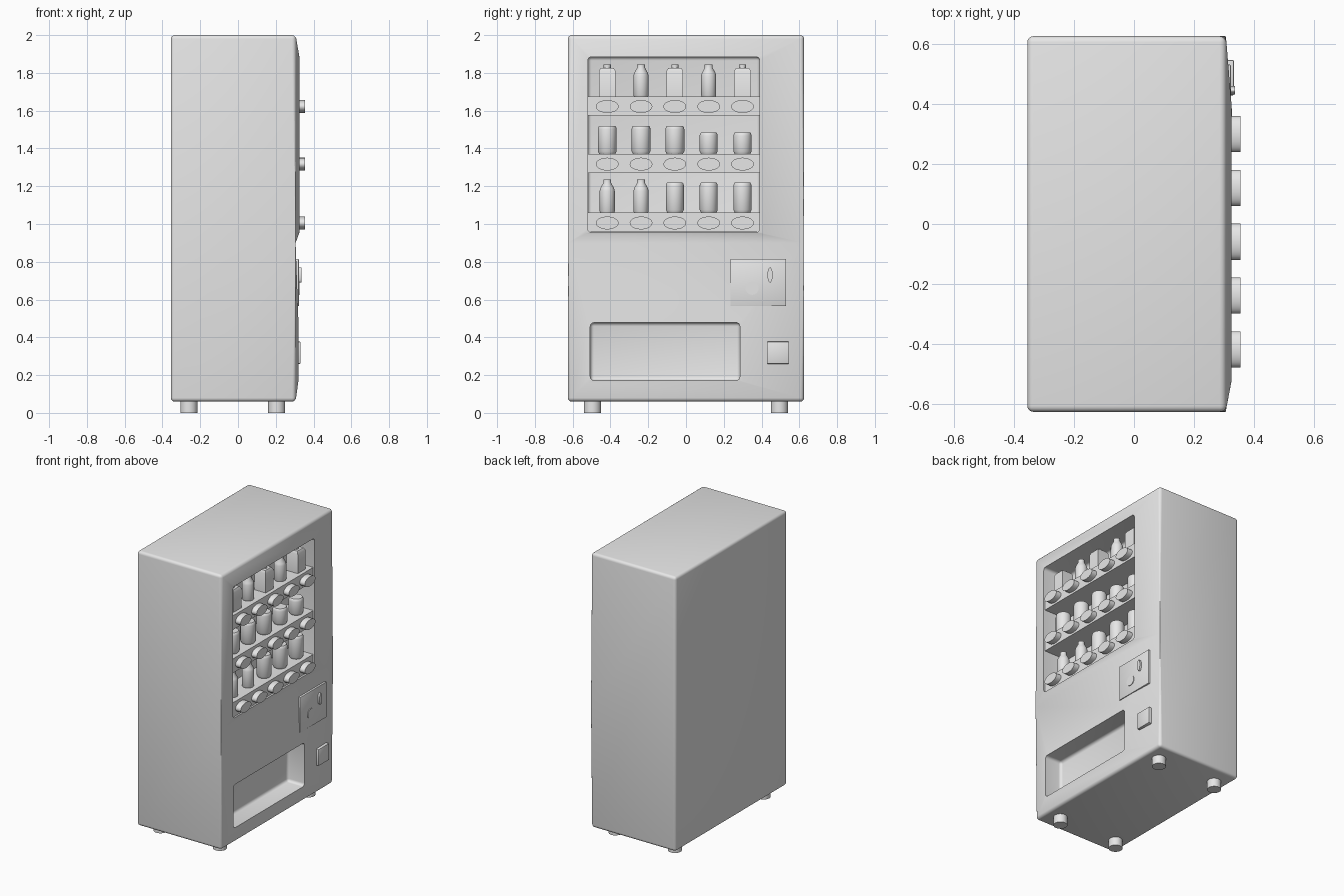
import bpy, bmesh, math
from mathutils import Matrix

if "Cube" in bpy.data.objects:
    bpy.data.objects.remove(bpy.data.objects["Cube"])

grey = bpy.data.materials.new("light_grey")
grey.diffuse_color = (0.8, 0.8, 0.8, 1)
grey.use_nodes = True
grey.node_tree.nodes["Principled BSDF"].inputs["Base Color"].default_value = grey.diffuse_color


def finish(name, bm, angle=35):
    bmesh.ops.recalc_face_normals(bm, faces=bm.faces)
    mesh = bpy.data.meshes.new(name)
    bm.to_mesh(mesh)
    bm.free()
    mesh.materials.append(grey)
    ob = bpy.data.objects.new(name, mesh)
    bpy.context.collection.objects.link(ob)
    bpy.ops.object.select_all(action='DESELECT')
    ob.select_set(True)
    bpy.context.view_layer.objects.active = ob
    bpy.ops.object.shade_smooth_by_angle(angle=math.radians(angle))
    return ob


def box(name, x0, x1, y0, y1, z0, z1, bevel=0.0):
    bm = bmesh.new()
    m = Matrix.Translation(((x0 + x1) / 2, (y0 + y1) / 2, (z0 + z1) / 2)) \
        @ Matrix.Diagonal((x1 - x0, y1 - y0, z1 - z0, 1))
    bmesh.ops.create_cube(bm, size=1, matrix=m)
    if bevel:
        bmesh.ops.bevel(bm, geom=bm.edges[:], offset=bevel, segments=2,
                        profile=0.5, affect='EDGES')
    return finish(name, bm)


def disc(name, x0, x1, y, z, ry, rz, seg=32):
    # Elliptical disc whose axis runs along x
    bm = bmesh.new()
    m = Matrix.Translation(((x0 + x1) / 2, y, z)) @ Matrix.Diagonal((1, ry, rz, 1)) \
        @ Matrix.Rotation(math.pi / 2, 4, 'Y')
    bmesh.ops.create_cone(bm, cap_ends=True, segments=seg, radius1=1, radius2=1,
                          depth=x1 - x0, matrix=m)
    return finish(name, bm)


def lathe(name, profile, x, y, z, seg=24, turn=0.0):
    # Stack of rings (radius, height), capped at both ends
    bm = bmesh.new()
    rings = []
    for r, h in profile:
        rings.append([bm.verts.new((x + r * math.cos(turn + 2 * math.pi * i / seg),
                                    y + r * math.sin(turn + 2 * math.pi * i / seg), z + h))
                      for i in range(seg)])
    for a, b in zip(rings, rings[1:]):
        for i in range(seg):
            j = (i + 1) % seg
            bm.faces.new((a[i], a[j], b[j], b[i]))
    bm.faces.new(rings[0][::-1])
    bm.faces.new(rings[-1])
    return finish(name, bm)


# Cabinet: rounded box whose front swells around a window and a pickup tray
XB, XF, W, Z0, ZM, Z1 = -0.355, 0.305, 0.625, 0.06, 0.9, 2.0
bm = bmesh.new()


def rect(x, y0, y1, z0, z1):
    return [bm.verts.new((x, y, z)) for y, z in ((y0, z0), (y1, z0), (y1, z1), (y0, z1))]


def bridge(a, b):
    for i in range(4):
        j = (i + 1) % 4
        bm.faces.new((a[i], a[j], b[j], b[i]))


def edge(a, b):
    return bm.edges.get((a, b))


back = rect(XB, -W, W, Z0, Z1)
lower = rect(XF, -W, W, Z0, ZM)
top = [bm.verts.new((XF, s * W, Z1)) for s in (1, -1)]
upper = [lower[3], lower[2], top[0], top[1]]
bm.faces.new(back)
bm.faces.new((back[0], back[1], lower[1], lower[0]))
bm.faces.new((back[2], back[3], top[1], top[0]))
bm.faces.new((back[1], back[2], top[0], lower[2], lower[1]))
bm.faces.new((back[3], back[0], lower[0], lower[3], top[1]))
rounded = [edge(back[i], back[(i + 1) % 4]) for i in range(4)]
rounded += [edge(*p) for p in (
    (back[0], lower[0]), (back[1], lower[1]), (back[2], top[0]), (back[3], top[1]),
    (lower[0], lower[1]), (lower[1], lower[2]), (lower[2], top[0]),
    (top[0], top[1]), (top[1], lower[3]), (lower[3], lower[0]))]
for outer, (y0, y1, z0, z1), x_in, x_back in (
        (upper, (-0.52, 0.39, 0.955, 1.885), 0.325, 0.13),
        (lower, (-0.507, 0.285, 0.172, 0.478), 0.32, 0.19)):
    rim = rect(x_in, y0, y1, z0, z1)
    deep = rect(x_back, y0, y1, z0, z1)
    bridge(outer, rim)
    bridge(rim, deep)
    bm.faces.new(deep)
    for i in range(4):
        rounded += [edge(rim[i], deep[i]), edge(deep[i], deep[(i + 1) % 4])]
bmesh.ops.bevel(bm, geom=rounded, offset=0.02, segments=4, profile=0.5, affect='EDGES')
finish("cabinet", bm, 30)

# Feet
for x in (-0.26, 0.205):
    for y in (-0.495, 0.495):
        lathe("foot", [(0.045, 0), (0.045, 0.075)], x, y, 0)

# Goods
CAN = [(0.040, 0), (0.048, 0.012), (0.048, 0.88), (0.040, 1)]
BOTTLE = [(0.040, 0), (0.040, 0.62), (0.036, 0.72), (0.020, 0.9), (0.020, 1)]


def can(y, z, h, r=1.0):
    lathe("can", [(0.042 * r, 0), (0.05 * r, 0.015), (0.05 * r, h - 0.018),
                  (0.047 * r, h - 0.006), (0.042 * r, h)], 0.245, y, z)


def bottle(y, z, h):
    lathe("bottle", [(0.037, 0), (0.04, 0.006), (0.04, h - 0.06), (0.036, h - 0.045),
                     (0.021, h - 0.018), (0.021, h)], 0.245, y, z)


def carton(y, z):
    q = math.sqrt(2)
    lathe("carton", [(0.044 * q, 0), (0.044 * q, 0.135), (0.034 * q, 0.152)],
          0.245, y, z, 4, math.pi / 4)
    lathe("carton_cap", [(0.019, 0.15), (0.019, 0.17)], 0.245, y, z, 16)


# Shelves with selection buttons
columns = [-0.417 + 0.179 * i for i in range(5)]
for z0, z1 in ((0.957, 1.06), (1.27, 1.37), (1.575, 1.675)):
    box("shelf", 0.125, 0.315, -0.52, 0.39, z0, z1)
    for y in columns:
        disc("button", 0.30, 0.355, y, (z0 + z1) / 2 - 0.003, 0.06, 0.034)

for i, y in enumerate(columns):
    if i % 2:
        bottle(y, 1.675, 0.17)
    else:
        carton(y, 1.675)
    can(y, 1.37, 0.15 if i < 3 else 0.115, 1.0 if i < 3 else 0.96)
    if i < 2:
        bottle(y, 1.06, 0.175)
    else:
        can(y, 1.06, 0.16, 0.96)

# Payment panel with coin slot and dial, and the coin return
box("payment_panel", 0.28, 0.322, 0.235, 0.53, 0.565, 0.815, 0.003)
disc("coin_slot", 0.31, 0.336, 0.445, 0.73, 0.014, 0.04)
disc("return_dial", 0.31, 0.326, 0.35, 0.66, 0.035, 0.035)
box("coin_return", 0.28, 0.332, 0.428, 0.546, 0.26, 0.377, 0.004)
